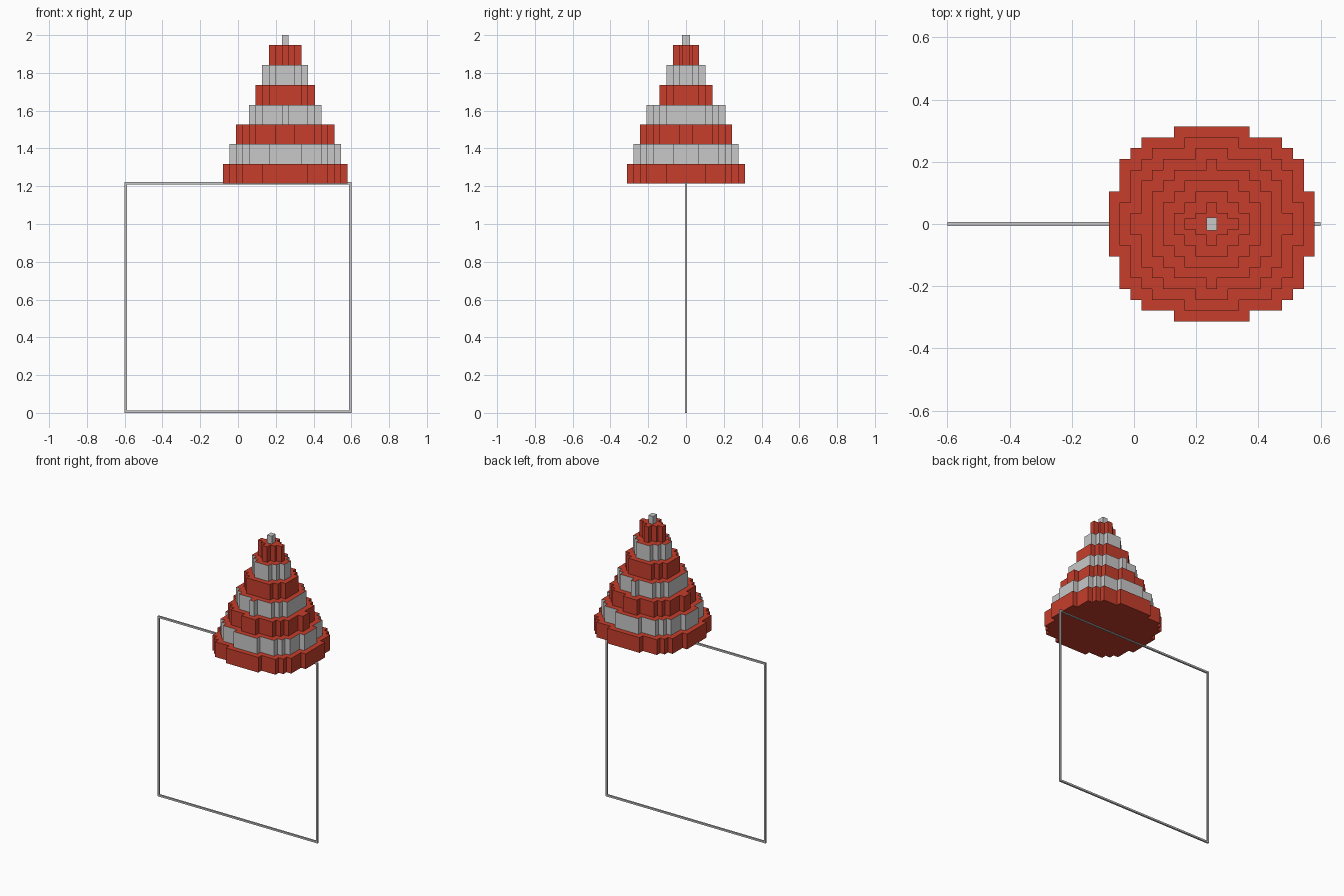
import bpy, bmesh

if "Cube" in bpy.data.objects:
    bpy.data.objects.remove(bpy.data.objects["Cube"])

U = 0.0348          # width of one stair step
CX = 0.25           # centre of the cone along x


def material(name, rgb):
    m = bpy.data.materials.new(name)
    m.diffuse_color = (*rgb, 1)
    m.use_nodes = True
    m.node_tree.nodes["Principled BSDF"].inputs["Base Color"].default_value = m.diffuse_color
    return m


red = material("red", (0.565, 0.048, 0.025))
white = material("light_grey", (0.578, 0.578, 0.578))


def finish(bm, name, mats):
    bmesh.ops.recalc_face_normals(bm, faces=bm.faces)
    me = bpy.data.meshes.new(name)
    bm.to_mesh(me)
    bm.free()
    for m in mats:
        me.materials.append(m)
    ob = bpy.data.objects.new(name, me)
    bpy.context.collection.objects.link(ob)
    return ob


def outline(steps):
    """Stepped oval from (half width, half depth) pairs, mirrored to four quadrants."""
    q = []
    for i, (x, y) in enumerate(steps):
        if i:
            q.append((steps[i - 1][0], y))
        q.append((x, y))
    right = q + [(x, -y) for x, y in reversed(q)]
    return right + [(-x, -y) for x, y in right]


def tier(name, steps, z0, z1, side, top):
    bm = bmesh.new()
    base = bm.faces.new([bm.verts.new((CX + x * U, y * U, z0)) for x, y in outline(steps)])
    ext = bmesh.ops.extrude_face_region(bm, geom=[base], use_keep_orig=True)
    for v in ext["geom"]:
        if isinstance(v, bmesh.types.BMVert):
            v.co.z = z1
    ob = finish(bm, name, [side, top])
    for p in ob.data.polygons:
        p.material_index = 1 if p.normal.z > 0.5 else 0


def bar(name, x0, x1, z0, z1, depth):
    bm = bmesh.new()
    bmesh.ops.create_cube(bm, size=1)
    for v in bm.verts:
        v.co = ((x0 + x1) / 2 + v.co.x * (x1 - x0), v.co.y * depth,
                (z0 + z1) / 2 + v.co.z * (z1 - z0))
    finish(bm, name, [white])


# Striped cone: each tier is one step smaller all round, with red ledges
steps = [(3.5, 9), (6.5, 8), (7.5, 7), (8.5, 6), (9.5, 3)]
heights = [1.215, 1.318, 1.424, 1.527, 1.63, 1.735, 1.841, 1.947]
for i in range(7):
    tier(f"cone_tier_{i + 1}", steps, heights[i], heights[i + 1],
         white if i % 2 else red, red)
    steps = [(x - 1, y - 1) for x, y in steps if x > 1 and y > 1]
    if i == 5:
        steps = [(0.5, 2), (1.5, 1), (2.5, 0.5)]

# Tip
tier("cone_tip", [(0.5, 0.58)], 1.947, 2.0, white, white)

# Thin square frame
T, H, W = 0.012, 1.222, 0.6
bar("frame_bottom", -W, W, 0, T, T)
bar("frame_top", -W, W, H - T, H, T)
bar("frame_left", -W, -W + T, T, H - T, T)
bar("frame_right", W - T, W, T, H - T, T)
